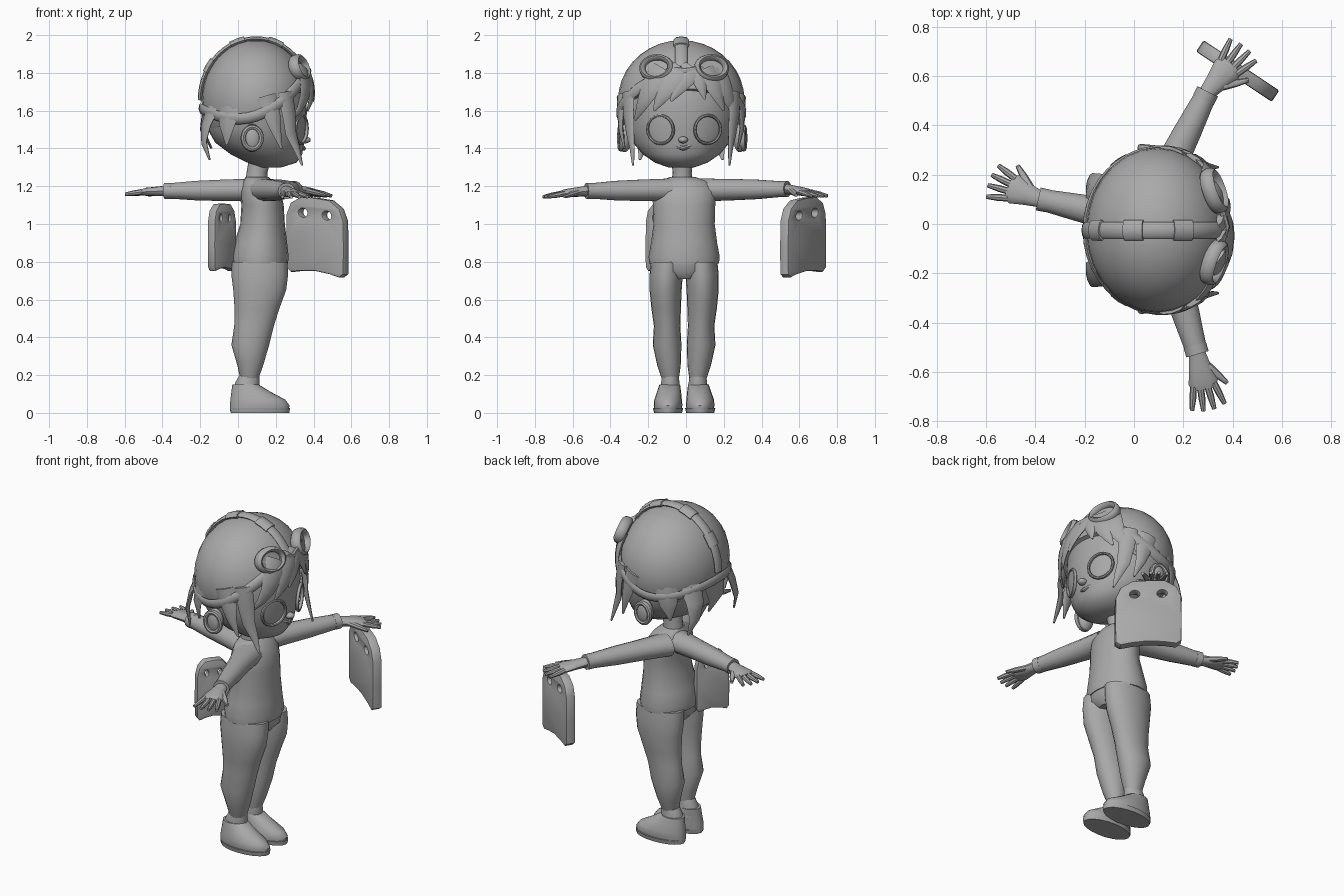
import bpy, bmesh, math
from mathutils import Vector as V

if "Cube" in bpy.data.objects:
    bpy.data.objects.remove(bpy.data.objects["Cube"])

grey = bpy.data.materials.new("plain grey")
grey.diffuse_color = (0.4, 0.4, 0.4, 1)
grey.use_nodes = True
grey.node_tree.nodes["Principled BSDF"].inputs["Base Color"].default_value = grey.diffuse_color
TAU = 2 * math.pi


def finish(name, bm):
    bmesh.ops.recalc_face_normals(bm, faces=bm.faces)
    me = bpy.data.meshes.new(name)
    bm.to_mesh(me)
    bm.free()
    ob = bpy.data.objects.new(name, me)
    bpy.context.collection.objects.link(ob)
    me.materials.append(grey)
    bpy.ops.object.select_all(action='DESELECT')
    ob.select_set(True)
    bpy.context.view_layer.objects.active = ob
    bpy.ops.object.shade_smooth_by_angle(angle=math.radians(42))
    return ob


def loft(name, rings, n=16, closed=False):
    """Skin elliptical rings given as (centre, side vector, up vector)."""
    bm = bmesh.new()
    loops = [[bm.verts.new(c + u * math.cos(TAU * i / n) + v * math.sin(TAU * i / n))
              for i in range(n)] for c, u, v in rings]
    for k in range(len(loops) if closed else len(loops) - 1):
        a, b = loops[k], loops[(k + 1) % len(loops)]
        for i in range(n):
            bm.faces.new((a[i], a[(i + 1) % n], b[(i + 1) % n], b[i]))
    if not closed:
        bm.faces.new(loops[0])
        bm.faces.new(loops[-1])
    return finish(name, bm)


def stack(name, rows, n=20):
    """Level rings: z, centre x, centre y, radius x, radius y."""
    return loft(name, [(V((x, y, z)), V((rx, 0, 0)), V((0, ry, 0))) for z, x, y, rx, ry in rows], n)


def tube(name, pts, radii, up=(0, 0, 1), n=12, closed=False):
    """Tube on a path; radii are (sideways, along up); up may be a function of the point."""
    pts = [V(p) for p in pts]
    rings, m = [], len(pts)
    for i, p in enumerate(pts):
        if closed:
            t = pts[(i + 1) % m] - pts[i - 1]
        else:
            t = pts[min(i + 1, m - 1)] - pts[max(i - 1, 0)]
        t.normalize()
        s = t.cross(up(p) if callable(up) else V(up)).normalized()
        a, b = radii[i] if isinstance(radii, list) else radii
        rings.append((p, s * a, s.cross(t) * b))
    return loft(name, rings, n, closed)


def ball(name, c, r, cut=None):
    bm = bmesh.new()
    bmesh.ops.create_uvsphere(bm, u_segments=28, v_segments=18, radius=1)
    for v in bm.verts:
        v.co = V(c) + V((v.co.x * r[0], v.co.y * r[1], v.co.z * r[2]))
    if cut:
        bmesh.ops.bisect_plane(bm, geom=bm.verts[:] + bm.edges[:] + bm.faces[:],
                               plane_co=cut[0], plane_no=cut[1], clear_inner=True)
        edges = [e for e in bm.edges if e.is_boundary]
        bmesh.ops.contextual_create(bm, geom=edges)
    return finish(name, bm)


# Torso with flared jacket hem, and neck
stack("torso", [(0.79, 0.115, -0.01, 0.15, 0.185), (0.83, 0.115, -0.01, 0.153, 0.188),
                (0.9, 0.12, -0.01, 0.14, 0.175), (1.0, 0.13, -0.01, 0.118, 0.162),
                (1.1, 0.13, -0.01, 0.112, 0.165), (1.17, 0.12, -0.01, 0.108, 0.17),
                (1.22, 0.11, -0.01, 0.085, 0.14), (1.25, 0.1, -0.02, 0.06, 0.065)])
stack("neck", [(1.2, 0.1, -0.02, 0.062, 0.062), (1.27, 0.1, -0.02, 0.055, 0.05),
               (1.36, 0.12, -0.02, 0.06, 0.06)])
stack("hips", [(0.71, 0.115, -0.01, 0.11, 0.08), (0.75, 0.115, -0.01, 0.145, 0.16),
               (0.82, 0.115, -0.01, 0.145, 0.175)])

# Legs and shoes
for side, lab in ((-1, "left"), (1, "right")):
    def yy(d):
        return -0.01 + side * d
    stack(lab + "_leg", [(0.18, 0.06, yy(0.073), 0.048, 0.045), (0.25, 0.065, yy(0.08), 0.068, 0.062),
                         (0.36, 0.065, yy(0.09), 0.1, 0.076), (0.46, 0.085, yy(0.09), 0.105, 0.07),
                         (0.55, 0.1, yy(0.095), 0.118, 0.078), (0.65, 0.115, yy(0.098), 0.14, 0.085),
                         (0.73, 0.115, yy(0.095), 0.15, 0.088), (0.8, 0.115, yy(0.09), 0.147, 0.086)])
    stack(lab + "_ankle", [(0.1, 0.04, yy(0.075), 0.065, 0.055), (0.16, 0.05, yy(0.073), 0.065, 0.05),
                           (0.2, 0.06, yy(0.073), 0.052, 0.045)], 14)
    stack(lab + "_shoe", [(0.01, 0.112, yy(0.085), 0.155, 0.07), (0.04, 0.115, yy(0.085), 0.158, 0.076),
                          (0.07, 0.105, yy(0.085), 0.145, 0.073), (0.11, 0.07, yy(0.08), 0.105, 0.064),
                          (0.15, 0.04, yy(0.076), 0.07, 0.055)])
    stack(lab + "_sole", [(0.0, 0.117, yy(0.085), 0.155, 0.074), (0.025, 0.117, yy(0.085), 0.158, 0.08)])


# Arms: sleeve, cuff, palm and spread fingers
def arm(lab, shoulder, wrist, tip):
    a, w, t = V(shoulder), V(wrist), V(tip)
    d = (w - a).normalized()
    tube(lab + "_sleeve", [a, a.lerp(w, .35), a.lerp(w, .65), w],
         [(0.085, 0.062), (0.064, 0.058), (0.056, 0.053), (0.043, 0.04)], n=14)
    tube(lab + "_cuff", [w - d * 0.03, w + d * 0.008], (0.047, 0.043), n=14)
    h = (t - w).normalized()
    s = h.cross(V((0, 0, 1))).normalized()
    L = (t - w).length
    tube(lab + "_palm", [w, w + h * L * .25, w + h * L * .5, w + h * L * .62],
         [(0.033, 0.028), (0.045, 0.025), (0.06, 0.022), (0.05, 0.014)], n=12)
    for i, k in enumerate((-1.5, -0.5, 0.5, 1.5)):
        b = w + h * L * .55 + s * k * 0.028
        e = w + h * L * (1 - 0.05 * abs(k)) + s * k * 0.045 - V((0, 0, 0.008))
        tube(lab + f"_finger_{i}", [b, b.lerp(e, .5), e], [(0.014, 0.015), (0.014, 0.014), (0.009, 0.009)], n=8)
    for k in (1,) if lab != "near_arm" else (-1,):
        b = w + h * L * .25 + s * k * 0.03
        e = w + h * L * .6 + s * k * 0.095 - V((0, 0, 0.015))
        tube(lab + "_thumb", [b, b.lerp(e, .5), e], [(0.018, 0.016), (0.016, 0.015), (0.009, 0.009)], n=8)


arm("board_arm", (0.07, 0.08, 1.18), (0.295, 0.53, 1.185), (0.455, 0.72, 1.155))
arm("near_arm", (0.13, -0.09, 1.18), (0.255, -0.52, 1.175), (0.305, -0.76, 1.15))
arm("rear_arm", (0.08, 0.0, 1.18), (-0.38, 0.1, 1.175), (-0.59, 0.18, 1.165))


# Boards: rounded outline with two grip holes
def board(name, c, u, w, h, thick, lean=0.0):
    cu = bpy.data.curves.new(name, 'CURVE')
    cu.dimensions, cu.fill_mode = '2D', 'BOTH'
    cu.extrude, cu.bevel_depth, cu.bevel_resolution = thick / 2 - 0.008, 0.008, 1
    half = [(0, .5), (.5, .49), (.82, .4), (.96, .25), (.98, -.1), (.97, -.46), (.85, -.5), (.5, -.47)]
    outline = half + [(0, -.45)] + [(-x, y) for x, y in half[:0:-1]]
    holes = [[(cx + .2 * math.cos(TAU * i / 12), .3 + .08 * math.sin(TAU * i / 12))
              for i in range(12)] for cx in (-.42, .42)]
    for loop in [outline] + holes:
        sp = cu.splines.new('POLY')
        sp.points.add(len(loop) - 1)
        sp.use_cyclic_u = True
        for p, (x, y) in zip(sp.points, loop):
            p.co = (x * w / 2, y * h, 0, 1)
    tmp = bpy.data.objects.new(name + "_outline", cu)
    bpy.context.collection.objects.link(tmp)
    bpy.context.view_layer.update()
    me = bpy.data.meshes.new_from_object(tmp.evaluated_get(bpy.context.evaluated_depsgraph_get()))
    bpy.data.objects.remove(tmp)
    bm = bmesh.new()
    bm.from_mesh(me)
    bmesh.ops.remove_doubles(bm, verts=bm.verts, dist=0.0005)
    u = V(u).normalized()
    nrm = u.cross(V((0, 0, 1)))
    for v in bm.verts:
        x, y, z = v.co
        v.co = V(c) + u * x + V((0, 0, y - lean * x)) + nrm * z
    finish(name, bm)


board("large_board", (0.42, 0.62, 0.935), (0.83, -0.55, 0), 0.36, 0.39, 0.055, 0.1)
board("small_board", (-0.085, -0.125, 0.93), (0.6, 0.8, 0), 0.18, 0.34, 0.05)

# Head and cap
stack("head", [(1.3, 0.17, -0.025, 0.06, 0.07), (1.325, 0.18, -0.025, 0.13, 0.14),
               (1.37, 0.15, -0.025, 0.19, 0.205), (1.43, 0.115, -0.025, 0.235, 0.255),
               (1.5, 0.1, -0.025, 0.26, 0.285), (1.6, 0.095, -0.025, 0.27, 0.3),
               (1.72, 0.095, -0.025, 0.26, 0.3), (1.84, 0.095, -0.025, 0.2, 0.22)], 32)
HC, HR = V((0.095, -0.025, 1.655)), (0.288, 0.335, 0.318)
ball("cap", HC, HR, ((0.1, 0, 1.6), V((-0.42, 0, 1))))


def on_head(x, y, z, k=1.0):
    d = V((x, y, z)) - HC
    m = math.sqrt(sum((d[i] / HR[i]) ** 2 for i in range(3)))
    return HC + d * (k / m)


def outward(p):
    return V([(p[i] - HC[i]) / HR[i] ** 2 for i in range(3)])


# Goggle strap dipping round the sides, and crest strap over the crown
strap = []
for i in range(40):
    c, s = math.cos(TAU * i / 40), math.sin(TAU * i / 40)
    strap.append(on_head(HC.x + 0.288 * c, HC.y + 0.335 * s, 1.57 + 0.1 * c + 0.14 * c * c, 1.015))
tube("goggle_strap", strap, (0.03, 0.014), outward, 8, True)
crest = [on_head(HC.x + 0.3 * math.cos(a), HC.y, HC.z + 0.3 * math.sin(a), 1.025)
         for a in [math.radians(35 + 145 * i / 20) for i in range(21)]]
tube("crest_strap", crest, (0.033, 0.013), outward, 8)
for i in (5, 10, 15):
    tube(f"crest_buckle_{i}", [crest[i - 1], crest[i], crest[i + 1]], (0.042, 0.02), outward, 8)


# Oval rims and lenses facing the front
def oval(name, c, nrm, ry, rz, thick, depth):
    nrm = V(nrm).normalized()
    s = V((0, 0, 1)).cross(nrm).normalized()
    up = nrm.cross(s)
    c = V(c)
    pts = [c + s * ry * math.cos(TAU * i / 20) + up * rz * math.sin(TAU * i / 20) for i in range(20)]
    tube(name + "_rim", pts, (thick, depth), nrm, 8, True)
    return c, s * ry, up * rz, nrm


for side, lab in ((-1, "left"), (1, "right")):
    y = -0.01 + side * 0.145
    c, s, u, n = oval(lab + "_goggle", (0.325, y, 1.825), (1, side * 0.35, 0.35), 0.08, 0.06, 0.016, 0.03)
    loft(lab + "_goggle_lens", [(c - n * 0.03, s, u), (c, s, u)], 20)
    oval(lab + "_eye", (0.335, -0.01 + side * 0.125, 1.5), (1, side * 0.45, -0.05), 0.075, 0.075, 0.008, 0.01)
    # Ear with a raised ring
    ball(lab + "_ear", (0.075, -0.02 + side * 0.305, 1.455), (0.05, 0.035, 0.075))
    oval(lab + "_ear", (0.075, -0.02 + side * 0.325, 1.455), (0.1, side, 0), 0.048, 0.058, 0.014, 0.015)
tube("goggle_bridge", [(0.355, -0.08, 1.82), (0.375, -0.01, 1.81), (0.355, 0.06, 1.82)], (0.014, 0.018), n=8)
ball("nose", (0.355, -0.015, 1.445), (0.03, 0.025, 0.018))
tube("mouth", [(0.325, -0.07, 1.42), (0.348, -0.015, 1.4), (0.325, 0.04, 1.42)], (0.012, 0.012), n=8)


# Hair locks: points hug the head, then taper to free ends
def lock(name, pts, width):
    n = len(pts)
    rad = [(width * (1 - 0.9 * (i / (n - 1)) ** 1.6), 0.018 * (1 - 0.7 * i / (n - 1))) for i in range(n)]
    tube(name, pts, rad, outward, 8)


for k, (y0, y1, z1, w) in enumerate(((0.04, -0.08, 1.65, .06), (-0.02, -0.17, 1.6, .07), (-0.12, -0.27, 1.55, .07),
                                     (0.05, 0.1, 1.66, .05), (0.1, 0.2, 1.6, .065), (0.15, 0.27, 1.55, .065))):
    path = []
    for i in range(6):
        t = i / 5
        y = y0 + (y1 - y0) * t ** 0.8
        z = 1.82 + (z1 - 1.82) * t
        q = max(0.0, 1 - ((y - HC.y) / HR[1]) ** 2 - ((z - HC.z) / HR[2]) ** 2)
        path.append((HC.x + 0.295 * math.sqrt(q) + 0.012, y, z))
    lock(f"fringe_{k}", path, w)
for side, lab in ((-1, "left"), (1, "right")):
    def pt(x, d, z):
        return (x, -0.025 + side * d, z)
    lock(lab + "_side_lock", [pt(0.25, 0.28, 1.7), pt(0.27, 0.28, 1.58), pt(0.28, 0.27, 1.48),
                              pt(0.31, 0.26, 1.4), pt(0.34, 0.255, 1.31)], 0.05)
    lock(lab + "_temple_lock", [pt(0.15, 0.32, 1.68), pt(0.18, 0.32, 1.58), pt(0.2, 0.32, 1.5), pt(0.23, 0.3, 1.4)], 0.055)
    lock(lab + "_nape_lock", [pt(-0.13, 0.17, 1.62), pt(-0.17, 0.18, 1.52), pt(-0.18, 0.2, 1.43), pt(-0.15, 0.22, 1.34)], 0.065)
    lock(lab + "_rear_lock", [pt(-0.04, 0.27, 1.62), pt(-0.06, 0.28, 1.52), pt(-0.06, 0.26, 1.42)], 0.07)
lock("back_lock", [(-0.17, -0.02, 1.62), (-0.19, -0.02, 1.5), (-0.14, -0.02, 1.4)], 0.1)
